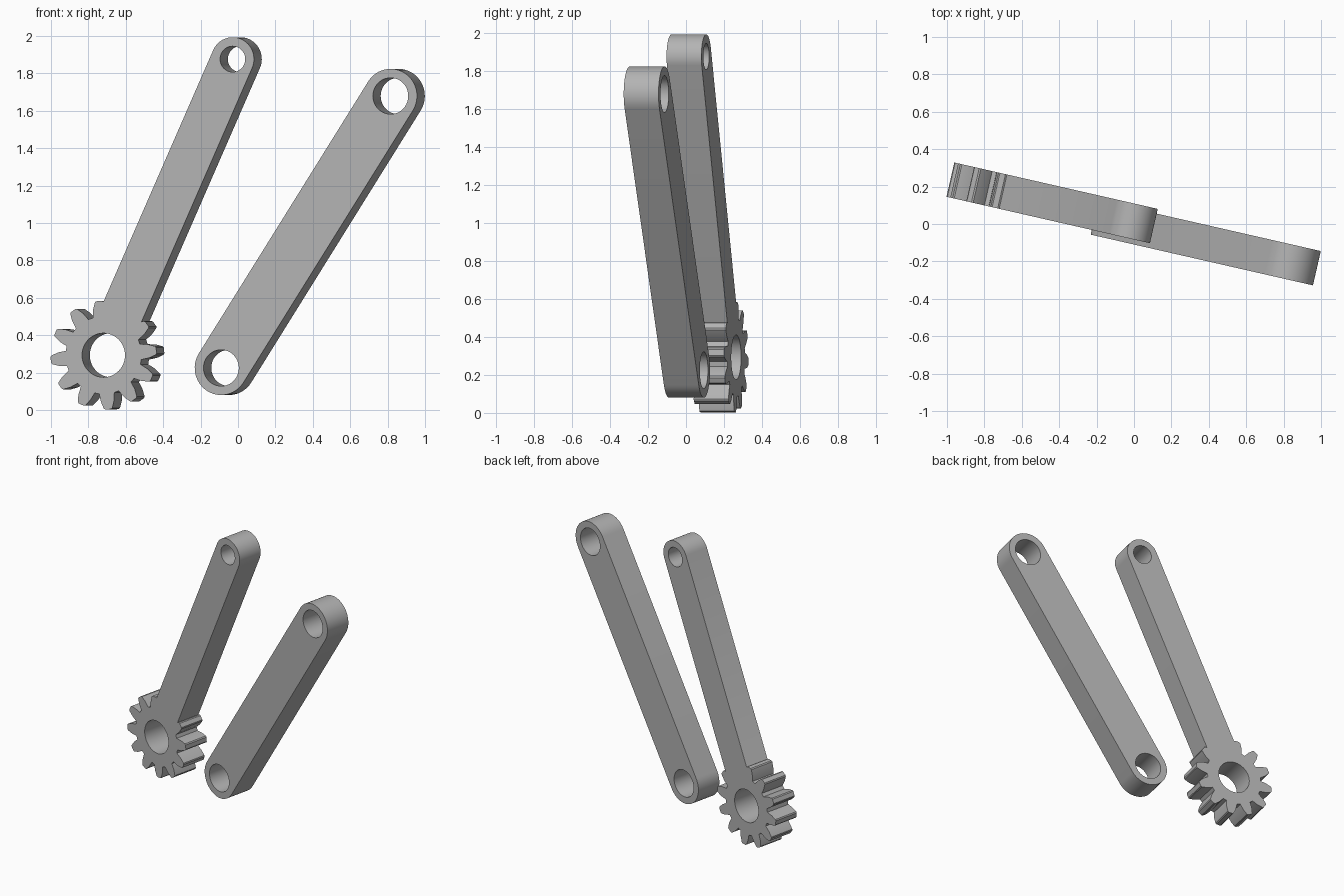
import bpy, bmesh
from math import sin, cos, radians, atan2, degrees, hypot, sqrt
from mathutils import Vector

cube = bpy.data.objects.get("Cube")
if cube:
    bpy.data.objects.remove(cube, do_unlink=True)

YAW = radians(-12.85)      # both links lie in vertical planes turned about z
HALF_DEPTH = 0.094

grey = bpy.data.materials.new("plain_grey")
grey.use_nodes = True
grey.diffuse_color = (0.45, 0.45, 0.45, 1)
grey.node_tree.nodes["Principled BSDF"].inputs["Base Color"].default_value = grey.diffuse_color


def polar(centre, radius, deg):
    a = radians(deg)
    return Vector(centre) + radius * Vector((cos(a), sin(a)))


def arc(centre, radius, start, sweep, steps):
    return [polar(centre, radius, start + sweep * i / steps) for i in range(steps + 1)]


def circle(centre, radius):
    return arc(centre, radius, 0, 360, 48)[:-1]


def axis_angle(a, b):
    return degrees(atan2(b[1] - a[1], b[0] - a[0]))


def plate(name, loops, offset):
    """Extrude an outline with holes into a thick upright plate."""
    curve = bpy.data.curves.new(name, "CURVE")
    curve.dimensions = "2D"
    curve.fill_mode = "BOTH"
    curve.extrude = HALF_DEPTH
    for loop in loops:
        spline = curve.splines.new("POLY")
        spline.points.add(len(loop) - 1)
        for point, p in zip(spline.points, loop):
            point.co = (p.x, p.y, 0, 1)
        spline.use_cyclic_u = True
    helper = bpy.data.objects.new(name + "_profile", curve)
    bpy.context.collection.objects.link(helper)
    graph = bpy.context.evaluated_depsgraph_get()
    mesh = bpy.data.meshes.new_from_object(helper.evaluated_get(graph))
    bpy.data.objects.remove(helper, do_unlink=True)

    bm = bmesh.new()
    bm.from_mesh(mesh)
    bmesh.ops.remove_doubles(bm, verts=bm.verts, dist=0.0001)
    bmesh.ops.recalc_face_normals(bm, faces=bm.faces)
    bm.to_mesh(mesh)
    bm.free()

    mesh.materials.clear()
    mesh.materials.append(grey)
    obj = bpy.data.objects.new(name, mesh)
    bpy.context.collection.objects.link(obj)
    obj.rotation_euler = (radians(90), 0, YAW)
    obj.location = (-sin(YAW) * offset, cos(YAW) * offset, 0)
    bpy.ops.object.select_all(action="DESELECT")
    obj.select_set(True)
    bpy.context.view_layer.objects.active = obj
    bpy.ops.object.shade_smooth_by_angle(angle=radians(25))
    return obj


# Plain link: rounded bar with a hole at each end
low, high = (-0.068, 0.225), (0.861, 1.679)
tilt = axis_angle(low, high)
outline = arc(high, 0.145, tilt - 90, 180, 24) + arc(low, 0.145, tilt + 90, 180, 24)
plate("plain_link", [outline, circle(low, 0.097), circle(high, 0.097)], -0.013)

# Toothed link: gear whose outline runs into a rounded arm
hub, tip = (-0.719, 0.293), (-0.011, 1.876)
tilt = axis_angle(hub, tip)
TOOTH = [(-11.5, 0.208), (-8.3, 0.25), (-4.6, 0.286), (-3, 0.291)]
TOOTH += [(-a, r) for a, r in reversed(TOOTH)]
FIRST, COUNT = 95, 11      # the twelfth tooth is swallowed by the arm
outline = []
for k in range(COUNT):
    flank = TOOTH[2:] if k == 0 else TOOTH[:-2] if k == COUNT - 1 else TOOTH
    outline += [polar(hub, r, FIRST + 30 * k + a) for a, r in flank]

ARM = 0.117
outline.append(polar(hub, hypot(0.247, ARM), tilt - degrees(atan2(ARM, 0.247))))
outline += arc(tip, ARM, tilt - 90, 180, 24)
outline.append(polar(hub, hypot(0.264, ARM), tilt + degrees(atan2(ARM, 0.264))))
plate("toothed_link", [outline, circle(hub, 0.118), circle(tip, 0.069)], 0.013)
